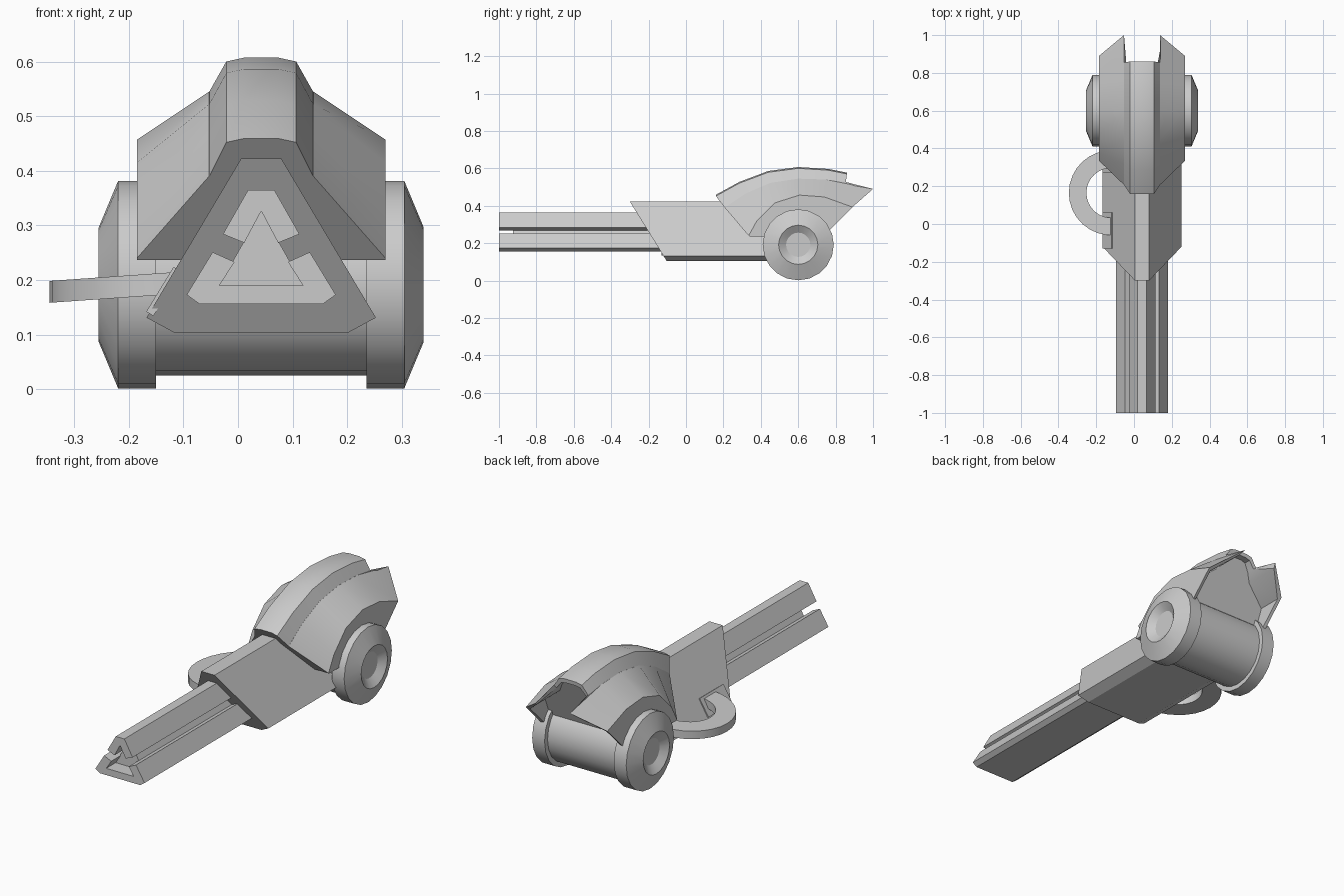
import bpy, bmesh
from math import sin, cos, pi, radians

if "Cube" in bpy.data.objects:
    bpy.data.objects.remove(bpy.data.objects["Cube"])

CX = 0.0425  # centre plane of the body


def finish(name, bm, smooth=False):
    bmesh.ops.remove_doubles(bm, verts=bm.verts, dist=1e-5)
    bmesh.ops.recalc_face_normals(bm, faces=bm.faces)
    me = bpy.data.meshes.new(name)
    bm.to_mesh(me)
    bm.free()
    ob = bpy.data.objects.new(name, me)
    bpy.context.collection.objects.link(ob)
    if smooth:
        bpy.ops.object.select_all(action='DESELECT')
        ob.select_set(True)
        bpy.context.view_layer.objects.active = ob
        bpy.ops.object.shade_smooth_by_angle(angle=radians(25))
    return ob


def skin(bm, loops, cap_start=True, cap_end=True):
    """Join closed loops of points with quads."""
    rows = [[bm.verts.new(p) for p in loop] for loop in loops]
    n = len(rows[0])
    for a, b in zip(rows, rows[1:]):
        for i in range(n):
            j = (i + 1) % n
            bm.faces.new((a[i], a[j], b[j], b[i]))
    if cap_start:
        bm.faces.new(rows[0])
    if cap_end:
        bm.faces.new(rows[-1])


def both(half):
    """Mirror a half section about the centre plane into a full outline."""
    return [(CX + p[0], *p[1:]) for p in half] + [(CX - p[0], *p[1:]) for p in reversed(half)]


def prism(name, section, y0, y1):
    bm = bmesh.new()
    front = y0 if callable(y0) else (lambda z: y0)
    skin(bm, [[(x, front(z), z) for x, z in section], [(x, y1, z) for x, z in section]])
    return finish(name, bm)


def lathe(name, profile, side=1, seg=20, y=0.6, z=0.1915):
    """Turn an (x, radius) profile about the axle."""
    bm = bmesh.new()
    skin(bm, [[(CX + side * x, y + r * sin(2 * pi * i / seg), z + r * cos(2 * pi * i / seg))
               for i in range(seg)] for x, r in profile])
    return finish(name, bm, True)


# Triangular barrel: upper rail, lower rail and inner core
prism("upper_rail", both([(0.024, 0.365), (0.07, 0.284), (0.031, 0.268), (0.001, 0.3245)]), -1, 0.0)
prism("lower_rail", both([(0.113, 0.156), (0.1365, 0.173), (0.089, 0.251),
                          (0.049, 0.233), (0.0765, 0.19)]), -1, 0.0)
prism("barrel_core", both([(0.001, 0.325), (0.077, 0.19)]), -0.925, 0.0)

# Main body with raked front
prism("body", both([(0.037, 0.422), (0.21, 0.131), (0.16, 0.104)]),
      lambda z: -0.30 + (0.422 - z) * 0.62, 0.55)

# Rear drum and end wheels
lathe("drum", [(-0.2, 0.166), (0.2, 0.166)])
for side, tag in ((1, "right"), (-1, "left")):
    lathe(tag + "_wheel", [(0.193, 0.19), (0.262, 0.19), (0.2975, 0.105),
                           (0.27, 0.065)], side)

# Hood: arcs (y, z) of the top edge, shoulder, side edge and bottom edge
top = [(0.16, 0.452), (0.286, 0.521), (0.44, 0.579), (0.60, 0.60), (0.76, 0.59), (0.86, 0.57)]
shoulder = [(0.207, 0.39), (0.318, 0.465), (0.45, 0.522), (0.60, 0.545), (0.75, 0.54), (0.855, 0.527)]
edge = [(0.335, 0.24), (0.378, 0.318), (0.474, 0.415), (0.607, 0.457), (0.74, 0.447), (0.89, 0.393)]
bottom = [(0.34, 0.237), (0.40, 0.237), (0.48, 0.237), (0.60, 0.237), (0.67, 0.237), (0.735, 0.238)]
loops = []
for i in range(6):
    (ay, az), s, e, b = top[i], shoulder[i], edge[i], bottom[i]
    tip = (1.0, 0.49) if i == 5 else s  # pointed rear shoulders
    loops.append(both([(0.032, ay, az + 0.007), (0.064, ay, az), (0.095, *s),
                       (0.0955, *tip), (0.2275, *e), (0.2275, *b)]))
# inner lip of the rear opening, then the recessed wall
inner = [(0.026, 0.858, 0.557), (0.053, 0.857, 0.551), (0.083, 0.852, 0.515),
         (0.106, 0.978, 0.472), (0.212, 0.878, 0.385), (0.212, 0.737, 0.244)]
loops.append(both(inner))
loops.append(both([(x, 0.70 + (z - 0.244) * 0.4, z) for x, y, z in inner]))
bm = bmesh.new()
skin(bm, loops)
finish("hood", bm, True)

# Half-ring side handle, sloping up toward the body
bm = bmesh.new()
arc = []
for i in range(17):
    a = radians(85 + 190 * i / 16)
    ring = []
    for r, dz in ((0.225, 0), (0.225, 0.04), (0.132, 0.04), (0.132, 0)):
        x = -0.12 + r * cos(a)
        ring.append((x, 0.165 + r * sin(a), 0.174 + 0.07 * (x + 0.12) + dz))
    arc.append(ring)
skin(bm, arc)
finish("side_handle", bm, True)

# Mounting plates joining the handle to the sloped side
plate = [(-0.168, 0.142), (-0.118, 0.224), (-0.105, 0.216), (-0.155, 0.134)]
prism("front_handle_mount", plate, -0.13, 0.06)
prism("rear_handle_mount", plate, 0.27, 0.46)
